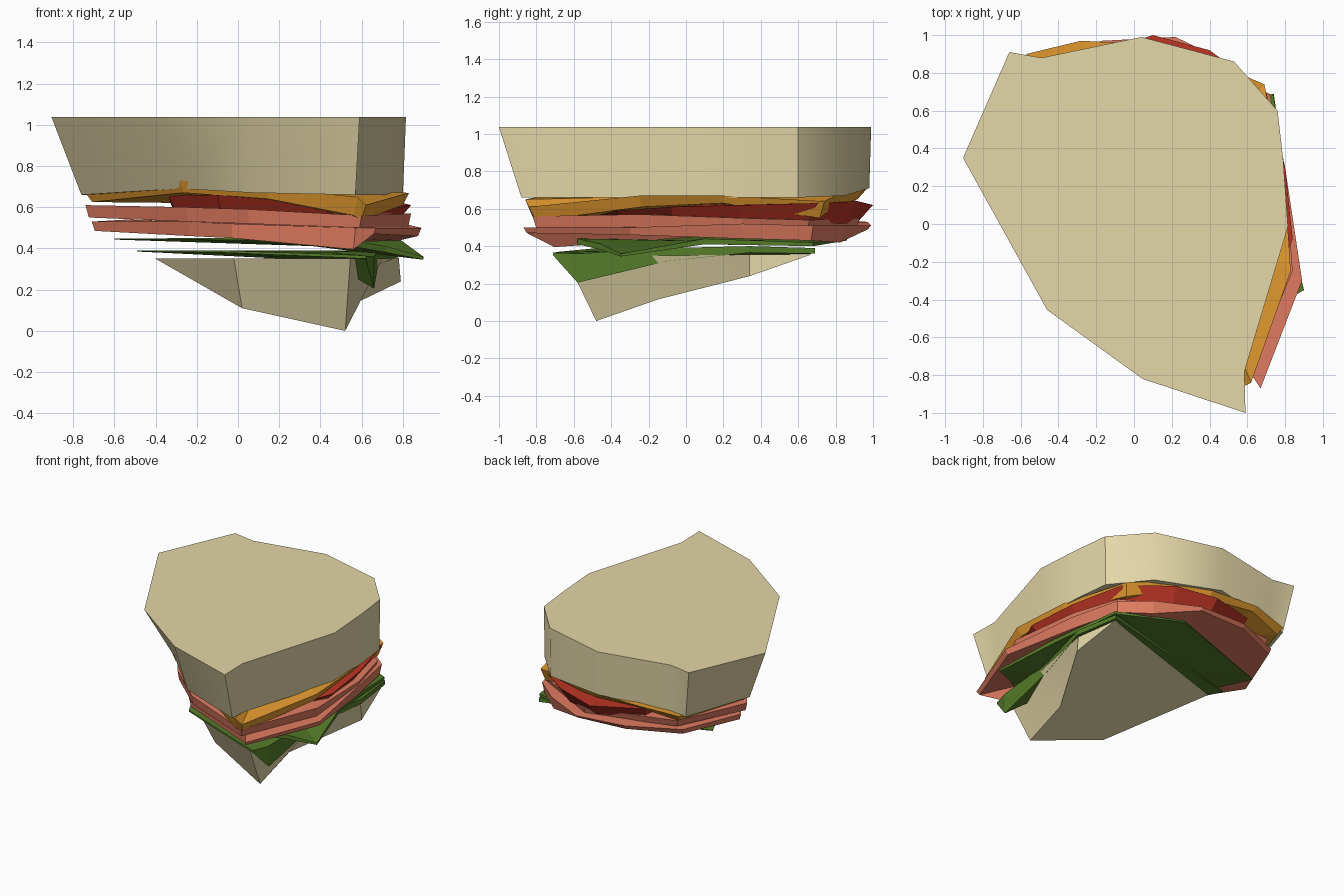
import bpy, bmesh


def material(name, rgb):
    m = bpy.data.materials.new(name)
    m.diffuse_color = (*rgb, 1)
    return m


BREAD = material("bread tan", (0.77, 0.68, 0.39))
CHEESE = material("cheese orange", (0.80, 0.34, 0.03))
TOMATO = material("tomato red", (0.50, 0.035, 0.018))
HAM = material("ham pink", (0.75, 0.20, 0.12))
LETTUCE = material("lettuce green", (0.09, 0.20, 0.022))


def loft(name, low, high, mat, fan=True, smooth=False):
    """Closed slab between two loops of equal length, counter-clockwise from above."""
    bm = bmesh.new()
    a = [bm.verts.new(p) for p in low]
    b = [bm.verts.new(p) for p in high]
    n = len(a)
    for i in range(n):
        j = (i + 1) % n
        bm.faces.new((a[i], a[j], b[j], b[i]))
    for loop, flip in ((a, True), (b, False)):
        if not fan:
            bm.faces.new(loop[::-1] if flip else loop)
            continue
        c = bm.verts.new([sum(v.co[k] for v in loop) / n for k in range(3)])
        for i in range(n):
            t = (loop[i], loop[(i + 1) % n], c)
            bm.faces.new(t[::-1] if flip else t)
    bmesh.ops.remove_doubles(bm, verts=bm.verts, dist=0.002)
    bmesh.ops.recalc_face_normals(bm, faces=bm.faces)
    mesh = bpy.data.meshes.new(name)
    bm.to_mesh(mesh)
    bm.free()
    mesh.materials.append(mat)
    ob = bpy.data.objects.new(name, mesh)
    bpy.context.collection.objects.link(ob)
    if smooth:
        bpy.ops.object.select_all(action='DESELECT')
        ob.select_set(True)
        bpy.context.view_layer.objects.active = ob
        bpy.ops.object.shade_smooth_by_angle(angle=0.6)


def slice_(name, pts, mat, taper=1.0):
    """Wavy filling slice; points are x, y, low z, high z; the underside is tapered inwards."""
    low = [(.08 + (x - .08) * taper, .1 + (y - .1) * taper, l) for x, y, l, h in pts]
    loft(name, low, [(x, y, h) for x, y, l, h in pts], mat)


# Top bread: flat top, front sides leaning inwards towards the bottom
top = [(-.905, .35), (-.46, -.455), (.045, -.82), (.59, -1), (.585, -.78), (.815, -.015),
       (.79, .34), (.76, .6), (.53, .86), (.04, .99), (-.49, .88), (-.66, .91)]
under = [(-.76, .33, .66), (-.28, -.35, .69), (.07, -.70, .67), (.57, -.88, .66),
         (.575, -.76, .66), (.80, -.015, .66), (.785, .34, .66), (.755, .6, .66),
         (.53, .85, .67), (.04, .98, .71), (-.47, .87, .69), (-.60, .86, .67)]
loft("top_bread", under, [(x, y, 1.037) for x, y in top], BREAD, smooth=True)

# Bottom bread: wedge with a slanted underside running up to the back
loft("bottom_bread",
     [(-.4, .31, .35), (.02, -.30, .11), (.52, -.48, 0), (.53, -.15, .115),
      (.79, .34, .24), (.73, .67, .355)],
     [(-.4, .31, .35), (-.02, -.42, .35), (.545, -.65, .35), (.70, -.10, .35),
      (.78, .34, .355), (.73, .67, .355)], BREAD, fan=False, smooth=True)

# Cheese
slice_("cheese", [
    (-.74, .33, .625, .67), (-.28, -.38, .67, .73), (.15, -.65, .64, .69),
    (.58, -.86, .56, .65), (.62, -.84, .535, .61), (.83, -.25, .61, .67),
    (.80, .2, .63, .67), (.69, .74, .55, .64), (.5, .82, .61, .68),
    (.1, .95, .65, .70), (-.28, .97, .68, .71), (-.57, .90, .63, .68)], CHEESE, .96)

# Tomato
slice_("tomato", [
    (-.34, .45, .56, .65), (-.34, -.1, .58, .66), (-.1, -.48, .58, .66),
    (.45, -.55, .55, .61), (.72, -.37, .56, .59), (.84, -.08, .53, .61),
    (.80, .3, .52, .62), (.70, .70, .52, .63), (.4, .92, .52, .64),
    (.1, 1.0, .53, .62), (-.27, .88, .54, .65)], TOMATO, .91)

# Ham, two slices
slice_("ham_upper", [
    (-.74, .33, .55, .61), (-.25, -.36, .53, .60), (.05, -.62, .52, .59),
    (.60, -.82, .50, .56), (.84, -.25, .50, .57), (.80, .3, .50, .55),
    (.70, .66, .49, .54), (.2, .93, .50, .55), (-.5, .82, .55, .60)], HAM, .98)
slice_("ham_lower", [
    (-.71, .36, .485, .53), (-.24, -.29, .46, .53), (-.03, -.53, .45, .52),
    (.57, -.72, .395, .50), (.67, -.87, .47, .50), (.89, -.30, .46, .50),
    (.80, .3, .44, .52), (.72, .68, .43, .51), (.53, .84, .42, .51),
    (.22, .99, .49, .51), (-.17, .97, .50, .53), (-.54, .81, .50, .54)], HAM, .98)

# Lettuce, two thin leaves with drooping tips
slice_("lettuce_upper", [
    (-.60, .54, .443, .448), (-.22, -.28, .443, .450), (.10, -.48, .440, .450),
    (.55, -.58, .41, .44), (.72, -.45, .38, .41), (.90, -.35, .345, .36),
    (.79, .10, .41, .44), (.74, .68, .40, .42), (.27, .86, .43, .44)], LETTUCE)
slice_("lettuce_lower", [
    (-.49, .36, .385, .390), (-.08, -.47, .380, .390), (.52, -.68, .355, .37),
    (.62, -.71, .35, .365), (.66, -.58, .205, .36), (.68, -.10, .32, .39),
    (.79, .34, .365, .40), (.74, .69, .36, .39)], LETTUCE)
